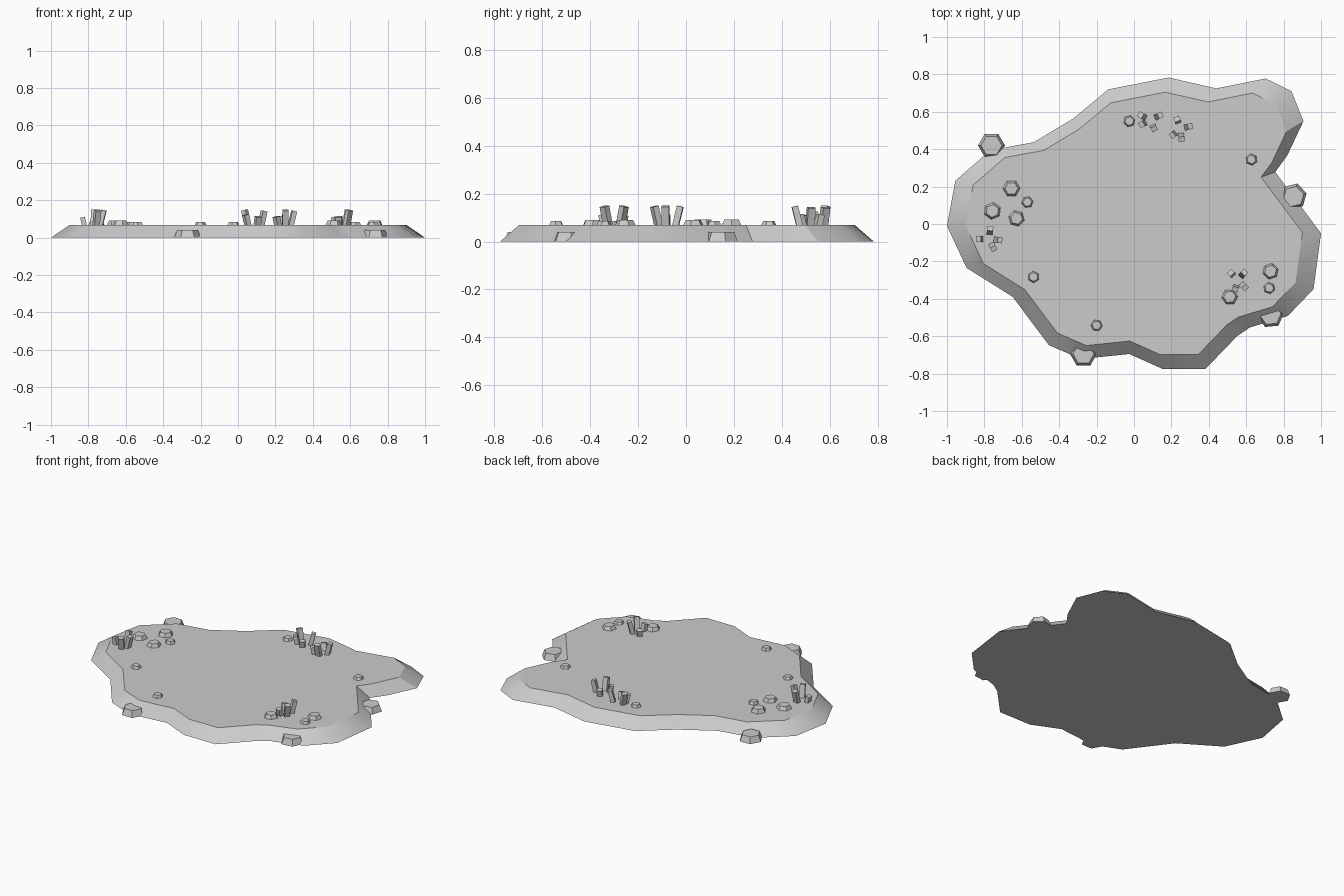
import bpy, bmesh, math
from mathutils import Vector, Matrix

if "Cube" in bpy.data.objects:
    bpy.data.objects.remove(bpy.data.objects["Cube"])

stone = bpy.data.materials.new("stone grey")
stone.diffuse_color = (0.6, 0.6, 0.6, 1)
stone.use_nodes = True
stone.node_tree.nodes["Principled BSDF"].inputs["Base Color"].default_value = stone.diffuse_color
TOP = 0.068


def finish(name, bm):
    bmesh.ops.recalc_face_normals(bm, faces=bm.faces[:])
    me = bpy.data.meshes.new(name)
    bm.to_mesh(me)
    bm.free()
    me.materials.append(stone)
    ob = bpy.data.objects.new(name, me)
    bpy.context.collection.objects.link(ob)
    return ob


def slab(name, rings):
    """Closed solid from a stack of equal-length point rings."""
    bm = bmesh.new()
    loops = [[bm.verts.new(p) for p in r] for r in rings]
    n = len(loops[0])
    for a, b in zip(loops, loops[1:]):
        for i in range(n):
            j = (i + 1) % n
            bm.faces.new((a[i], a[j], b[j], b[i]))
    bm.faces.new(loops[0][::-1])
    bm.faces.new(loops[-1])
    return finish(name, bm)


def lump(name, x, y, z, h, r0, r1, sides=6, turn=0.0):
    """Tapered faceted stone."""
    def ring(r, zz):
        return [(x + r * math.cos(turn + math.tau * i / sides),
                 y + r * math.sin(turn + math.tau * i / sides), zz)
                for i in range(sides)]
    return slab(name, [ring(r0, z), ring(r1, z + h)])


# Ground plate: irregular outline, sloped rim, flat top
outline = [(-1.0, -0.01), (-0.955, 0.232), (-0.767, 0.395), (-0.537, 0.437),
           (-0.328, 0.562), (-0.137, 0.72), (0.185, 0.783), (0.44, 0.725),
           (0.704, 0.778), (0.842, 0.71), (0.906, 0.55), (0.82, 0.367),
           (0.755, 0.278), (1.0, -0.05), (0.96, -0.348), (0.822, -0.492),
           (0.62, -0.553), (0.553, -0.598), (0.382, -0.775), (0.153, -0.775),
           (-0.025, -0.695), (-0.283, -0.722), (-0.455, -0.648),
           (-0.648, -0.39), (-0.895, -0.235)]
ground = slab("ground_plate", [[(x, y, 0) for x, y in outline],
                               [(x * 0.9, y * 0.9, TOP) for x, y in outline]])
ground.select_set(True)
bpy.context.view_layer.objects.active = ground
bpy.ops.object.shade_smooth_by_angle(angle=math.radians(30))

# Rocks half sunk into the rim
rocks = [(-0.762, 0.42, 0.0), (-0.27, -0.695, 0.0),
         (0.73, -0.485, 0.1), (0.853, 0.147, 0.25)]
for i, (x, y, turn) in enumerate(rocks):
    lump(f"rim_rock_{i + 1}", x, y, 0, 0.04, 0.072, 0.056, 6, turn)

# Pebbles on the top surface
pebbles = [(-0.025, 0.55, 0.033), (0.628, 0.345, 0.033), (-0.655, 0.19, 0.048),
           (-0.757, 0.07, 0.048), (-0.628, 0.03, 0.045), (-0.57, 0.117, 0.033),
           (-0.537, -0.283, 0.033), (-0.2, -0.542, 0.033), (0.73, -0.253, 0.045),
           (0.723, -0.342, 0.033), (0.512, -0.39, 0.045)]
for i, (x, y, r) in enumerate(pebbles):
    lump(f"pebble_{i + 1}", x, y, TOP - 0.003, 0.003 + r * 0.5, r, r * 0.72,
         6, 0.25 + 0.4 * i)

# Clumps of square stalks leaning outward: centre, then (x, y, tip height)
clumps = [
    ((0.085, 0.555), [(0.045, 0.577, 0.15), (0.13, 0.577, 0.145),
                      (0.048, 0.535, 0.125), (0.105, 0.515, 0.115)]),
    ((0.25, 0.51), [(0.232, 0.555, 0.115), (0.29, 0.52, 0.145),
                    (0.21, 0.478, 0.115), (0.253, 0.465, 0.15)]),
    ((-0.775, -0.08), [(-0.825, -0.08, 0.112), (-0.77, -0.035, 0.15),
                       (-0.728, -0.085, 0.15), (-0.755, -0.122, 0.15)]),
    ((0.555, -0.3), [(0.522, -0.265, 0.112), (0.583, -0.267, 0.15),
                     (0.542, -0.343, 0.115), (0.587, -0.332, 0.15)]),
]
for c, (centre, stalks) in enumerate(clumps):
    for i, (x, y, h) in enumerate(stalks):
        out = (Vector((x, y)) - Vector(centre)).normalized()
        axis = Vector((out.x * 0.25, out.y * 0.25, 1)).normalized()
        length = h - TOP + 0.012
        mid = Vector((x, y, (h + TOP) / 2 - 0.008))
        side = Vector((-out.y, out.x, 0))
        rot = Matrix((axis.cross(side) * -1, side, axis)).transposed().to_4x4()
        bm = bmesh.new()
        bmesh.ops.create_cube(bm, size=1, matrix=Matrix.Translation(mid) @ rot
                              @ Matrix.Diagonal((0.026, 0.032, length, 1)))
        finish(f"stalk_{c + 1}_{i + 1}", bm)
